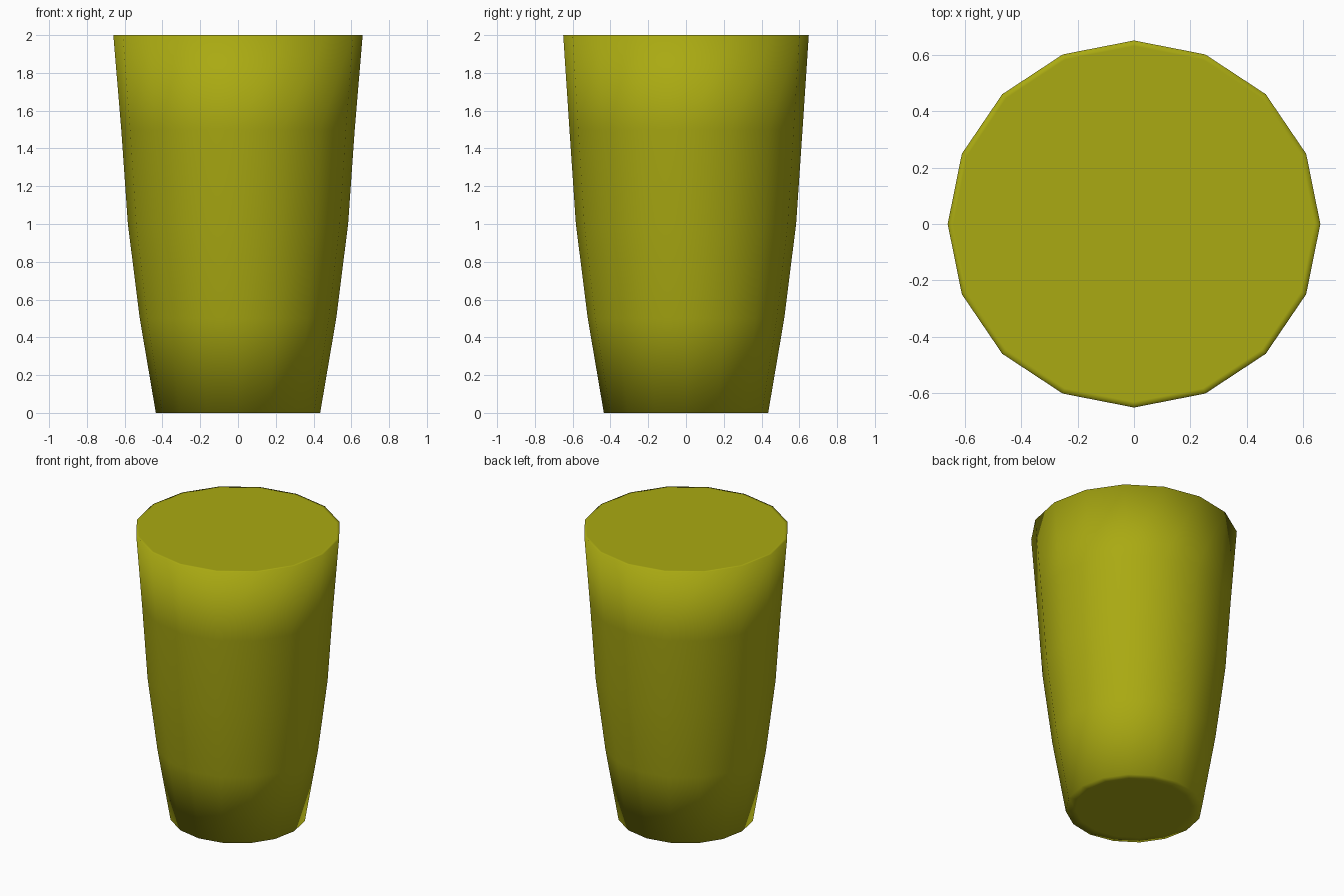
import bpy, bmesh
from math import cos, sin, pi

if "Cube" in bpy.data.objects:
    bpy.data.objects.remove(bpy.data.objects["Cube"])

SIDES = 16
# Profile rings: x radius, y radius, height (inset rings keep the caps flat)
RINGS = [(0.37, 0.37, 0.0), (0.435, 0.435, 0.0), (0.52, 0.52, 0.5),
         (0.583, 0.583, 1.0), (0.618, 0.617, 1.5), (0.66, 0.65, 2.0),
         (0.64, 0.63, 2.0)]

# Tapered, softly bulging cup body
bm = bmesh.new()
loops = [[bm.verts.new((rx * cos(2 * pi * i / SIDES), ry * sin(2 * pi * i / SIDES), z))
          for i in range(SIDES)] for rx, ry, z in RINGS]
for low, high in zip(loops, loops[1:]):
    for i in range(SIDES):
        j = (i + 1) % SIDES
        bm.faces.new((low[i], low[j], high[j], high[i]))

# Closed base and top
bm.faces.new(loops[0][::-1])
bm.faces.new(loops[-1])
for f in bm.faces:
    f.smooth = True

mesh = bpy.data.meshes.new("tapered_cup")
bm.to_mesh(mesh)
bm.free()
cup = bpy.data.objects.new("tapered_cup", mesh)
bpy.context.collection.objects.link(cup)

# Olive yellow colour
mat = bpy.data.materials.new("olive_yellow")
mat.diffuse_color = (0.4, 0.4, 0.006, 1)
mat.use_nodes = True
mat.node_tree.nodes["Principled BSDF"].inputs["Base Color"].default_value = mat.diffuse_color
mesh.materials.append(mat)
